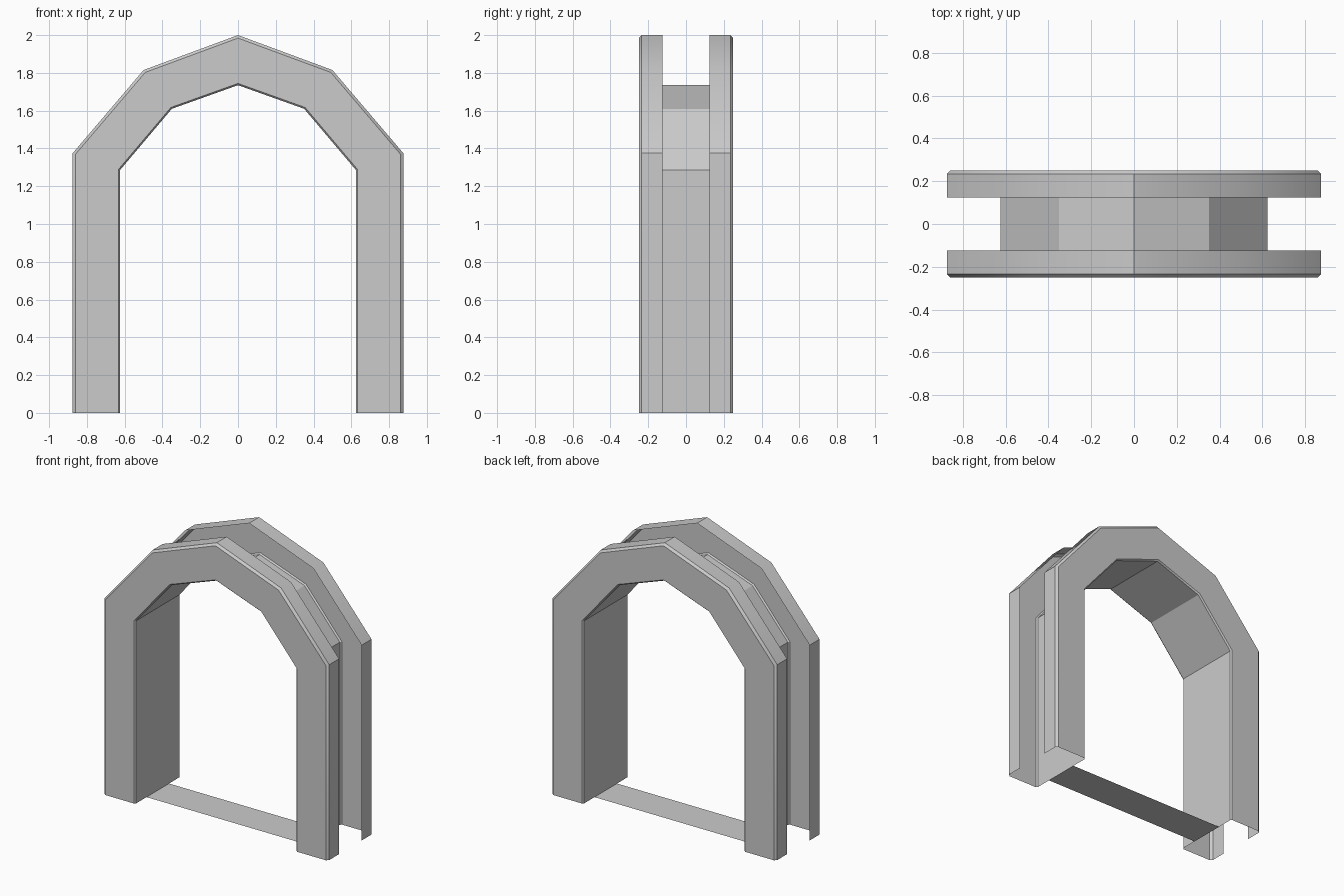
import bpy, math

if "Cube" in bpy.data.objects:
    bpy.data.objects.remove(bpy.data.objects["Cube"])

# Half outlines (x, z) of the arch, from right foot to apex
OUTER = [(0.875, 0), (0.875, 1.375), (0.5, 1.815), (0, 2.0)]
INNER = [(0.625, 0), (0.625, 1.285), (0.35, 1.61), (0, 1.735)]


def full(half):
    return half + [(-x, z) for x, z in reversed(half[:-1])]


def add_mesh(name, verts, faces):
    mesh = bpy.data.meshes.new(name)
    mesh.from_pydata(verts, [], faces)
    mesh.update()
    obj = bpy.data.objects.new(name, mesh)
    bpy.context.collection.objects.link(obj)
    bpy.context.view_layer.objects.active = obj
    obj.select_set(True)
    bpy.ops.object.shade_smooth_by_angle(angle=math.radians(30))
    obj.select_set(False)
    return obj


# Channel cross-section: (0 = outer outline .. 1 = inner outline, y)
front = [(0, -0.125), (0, -0.235), (0.06, -0.25), (0.965, -0.25), (1, -0.24)]
section = front + [(t, -y) for t, y in reversed(front)]

# Arch frame: open channel swept along the arch
rings = list(zip(full(OUTER), full(INNER)))
n = len(section)
verts = [(a[0] + (b[0] - a[0]) * t, y, a[1] + (b[1] - a[1]) * t)
         for a, b in rings for t, y in section]
faces = [(i * n + j, (i + 1) * n + j, (i + 1) * n + j + 1, i * n + j + 1)
         for i in range(len(rings) - 1) for j in range(n - 1)]
add_mesh("arch_frame", verts, faces)

# Threshold: thin floor strip between the legs
add_mesh("threshold",
         [(-0.625, -0.125, 0), (0.625, -0.125, 0), (0.625, 0.125, 0), (-0.625, 0.125, 0)],
         [(0, 1, 2, 3)])
